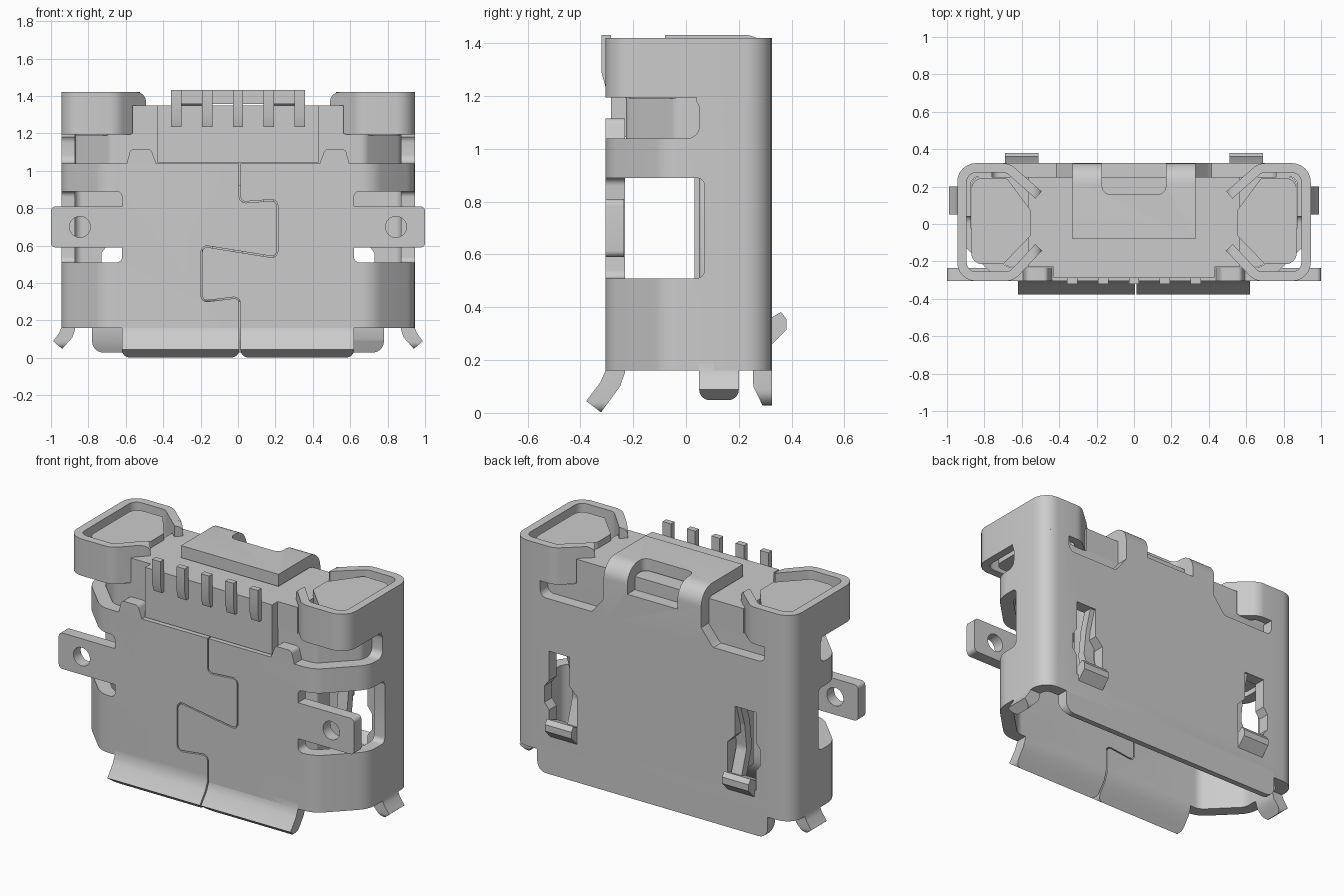
import bpy, bmesh, math
from mathutils import Vector

if "Cube" in bpy.data.objects:
    bpy.data.objects.remove(bpy.data.objects["Cube"])

MAP = {'x': lambda u, v, w: (w, u, v), 'y': lambda u, v, w: (u, w, v), 'z': lambda u, v, w: (u, v, w)}


def rounded(pts, r, n=6):
    """Polygon with filleted corners; r is one radius or one per corner."""
    rs = r if isinstance(r, (list, tuple)) else [r] * len(pts)
    out = []
    for i, p in enumerate(pts):
        p, a, b = Vector(p), Vector(pts[i - 1]), Vector(pts[(i + 1) % len(pts)])
        if rs[i] <= 0:
            out.append(tuple(p))
            continue
        d1, d2 = (a - p).normalized(), (b - p).normalized()
        half = d1.angle(d2) / 2
        t = rs[i] / math.tan(half)
        c = p + (d1 + d2).normalized() * rs[i] / math.sin(half)
        s, e = (p + d1 * t - c).normalized(), (p + d2 * t - c).normalized()
        out += [tuple(c + s.slerp(e, k / n).normalized() * rs[i]) for k in range(n + 1)]
    return out


def rounded_path(pts, r, n=6):
    """Open path with filleted inner points."""
    return rounded(pts, [0] + [r] * (len(pts) - 2) + [0], n)


def strip(path, t):
    """Outline of an open path thickened by t."""
    P = [Vector(p) for p in path]
    left, right = [], []
    for i, p in enumerate(P):
        d1 = (p - P[i - 1]).normalized() if i else (P[1] - p).normalized()
        d2 = (P[i + 1] - p).normalized() if i < len(P) - 1 else d1
        m = (d1 + d2).normalized()
        k = t / 2 / max(0.3, m.dot(d1))
        nrm = Vector((-m.y, m.x)) * k
        left.append(tuple(p + nrm))
        right.append(tuple(p - nrm))
    return left + right[::-1]


def prism(name, pts, axis, a, b, mirror=False, bevel=0):
    """Extrude a 2D outline along an axis from a to b."""
    bm = bmesh.new()
    f = MAP[axis]
    lo = [bm.verts.new(f(u, v, a)) for u, v in pts]
    hi = [bm.verts.new(f(u, v, b)) for u, v in pts]
    bm.faces.new(lo)
    bm.faces.new(hi)
    for i in range(len(pts)):
        j = (i + 1) % len(pts)
        bm.faces.new((lo[i], lo[j], hi[j], hi[i]))
    bmesh.ops.recalc_face_normals(bm, faces=bm.faces)
    me = bpy.data.meshes.new(name)
    bm.to_mesh(me)
    bm.free()
    ob = bpy.data.objects.new(name, me)
    bpy.context.collection.objects.link(ob)
    if bevel:
        m = ob.modifiers.new("bevel", 'BEVEL')
        m.width, m.segments = bevel, 3
    if mirror:
        m = ob.modifiers.new("mirror", 'MIRROR')
        m.use_mirror_merge = False
    apply(ob)
    return ob


def apply(ob):
    bpy.context.view_layer.objects.active = ob
    for m in list(ob.modifiers):
        bpy.ops.object.modifier_apply(modifier=m.name)


def rect(u0, u1, v0, v1):
    return [(u0, v0), (u1, v0), (u1, v1), (u0, v1)]


def section(x, y0, y1, c, r_front, r_back):
    """Plan outline with chamfered, softened front corners."""
    pts = [(-x, y0 + c), (c - x, y0), (x - c, y0), (x, y0 + c), (x, y1), (-x, y1)]
    return rounded(pts, [r_front] * 4 + [r_back] * 2)


def cut(ob, *cutters):
    for c in cutters:
        m = ob.modifiers.new("cut", 'BOOLEAN')
        m.operation, m.solver, m.object = 'DIFFERENCE', 'EXACT', c
        apply(ob)
        bpy.data.objects.remove(c)


def corner(e, s, z, r, t):
    """Outline that rounds off a corner at (e, z); s and t point inward."""
    arc = [(e + s * r * (1 - math.cos(k * math.pi / 12)), z + t * r * (1 - math.sin(k * math.pi / 12))) for k in range(7)]
    return arc + [(e + s * r, z - t * .05), (e - s * .05, z - t * .05), (e - s * .05, z + t * r)]


# Main shell tube with windows, slots and dovetail seam
shell = prism("shell", section(.945, -.305, .325, .225, .15, .1), 'z', .16, 1.196)
seam = rounded_path([(.01, 1.3), (.01, .83), (.21, .845), (.21, .535), (-.195, .6),
                     (-.195, .3), (.01, .325), (.01, 0)], .03, 4)
window = [(.51, .3), (.7, .3), (.7, .42), (.73, .46), (.73, .56), (.7, .6), (.7, .78), (.56, .78), (.56, .6), (.51, .55)]
cut(shell,
    prism("c", section(.872, -.232, .252, .19, .08, .04), 'z', 0, 2),
    prism("c", rounded(rect(-.6, .07, .51, .89), [0, .03, .03, 0]), 'x', .7, 1.2, mirror=True),
    prism("c", rounded(rect(.62, 1.2, .51, .89), [.03, 0, 0, .03]), 'y', -.6, -.1, mirror=True),
    prism("c", rounded([(-.6, 1.04), (.05, 1.04), (.05, 1.195), (-.6, 1.195)], [0, .045, .045, 0]), 'x', -1.2, 1.2),
    prism("c", rect(-.6, .04, 1.18, 1.4), 'x', -1.2, 1.2),
    prism("c", rounded(rect(-.76, .76, 1.1, 1.4), [.04, .04, 0, 0]), 'y', .2, .5),
    prism("c", window, 'y', .15, .5, mirror=True),
    prism("c", strip(seam, .007), 'y', -.5, -.1))

# Ears curling inward at the top of both sides
path = rounded_path([(.51, -.125), (.655, -.28), (.92, -.28), (.92, .3), (.675, .3), (.51, .155)], .075)
ear = prism("ear", strip(path, .05), 'z', 1.195, 1.42, mirror=True)
cut(ear, prism("c", corner(.492, 1, 1.42, .05, -1), 'y', -.2, .2, mirror=True))

# Locking tabs on the upper front edge
prism("front_edge_tab", rounded([(.43, 1.02), (.6, 1.02), (.575, 1.115), (.465, 1.115)], [0, 0, .025, .025]),
      'y', -.305, -.232, mirror=True)

# Side mounting lugs with round holes
lug = prism("mounting_lug", rounded(rect(.6, 1.0, .59, .81), [0, .025, .025, 0]), 'y', -.3055, -.235, mirror=True)
hole = [(.845 + .056 * math.cos(k * math.pi / 16), .7 + .056 * math.sin(k * math.pi / 16)) for k in range(32)]
cut(lug, prism("c", hole, 'y', -.5, -.1, mirror=True))

# Back plate strap folded over the top, with a notch
fold = strip(rounded_path([(.288, 1.06), (.288, 1.395), (-.08, 1.395)], .07, 8), .074)
strap = prism("top_strap", fold, 'x', -.33, .33)
cut(strap, prism("c", rounded(rect(-.17, .17, .16, .6), [.04, .04, 0, 0]), 'z', 1.27, 1.6))
prism("strap_shoulder", rounded([(.3, 1.05), (.48, 1.05), (.4, 1.11), (.33, 1.2), (.3, 1.2)], [0, 0, .1, 0, 0]),
      'y', .252, .325, mirror=True)


# Flared flaps at the mouth with rounded lower corners
def flap(name, outline, axis, a, b, r, view):
    ob = prism(name, outline, axis, a, b)
    z0 = min(v for u, v in outline)
    for e, s in ((a, 1), (b, -1)):
        cut(ob, prism("c", corner(e, s, z0, r, 1), view, -1.3, 1.3))


front = [(-.305, .2), (-.305, .16), (-.325, .115), (-.378, .045), (-.322, .002), (-.25, .1), (-.232, .15), (-.232, .2)]
flap("front_flap_right", front, 'x', .014, .62, .04, 'y')
flap("front_flap_left", front, 'x', -.62, .006, .04, 'y')
back = [(.325, .2), (.325, .028), (.29, .028), (.255, .1), (.252, .2)]
flap("back_flap", back, 'x', -.78, .78, .06, 'y')
for s, n in ((1, "right"), (-1, "left")):
    side = [(.945 * s, .2), (.945 * s, .16), (.955 * s, .135), (.988 * s, .088), (.94 * s, .048),
            (.885 * s, .11), (.872 * s, .15), (.872 * s, .2)]
    flap("side_flap_" + n, side, 'y', .05, .2, .04, 'x')

# Latch springs in the back windows, with hooked tips
prism("latch_spring", strip(rounded_path([(.29, .79), (.25, .66), (.23, .5), (.29, .32)], .1), .05),
      'x', .52, .59, mirror=True)
prism("latch_hook", [(.25, .31), (.325, .26), (.38, .315), (.38, .355), (.36, .382), (.325, .362), (.27, .345)],
      'x', .51, .69, mirror=True)

# Insulating core: base block, upper block, contact housing, ear fillings
prism("core_base", section(.87, -.228, .25, .19, .06, .04), 'z', .92, 1.2)
prism("core_top", rect(-.565, .565, -.23, .25), 'z', 1.19, 1.35)
prism("contact_housing", rect(-.43, .43, -.285, -.2), 'z', 1.045, 1.35)
plug = [(.55, -.06), (.7, -.215), (.87, -.215), (.87, .245), (.68, .245), (.55, .07)]
prism("ear_filling", rounded(plug, [.01, .02, .06, .06, .02, .01]), 'z', 1.19, 1.39, mirror=True)

# Inner tongue and its five contacts with solder tails
prism("tongue", rect(-.5, .5, .05, .18), 'z', .3, .95, bevel=.015)
tail = [(-.285, 1.432), (-.32, 1.432), (-.32, 1.29), (-.305, 1.235), (-.27, 1.235), (-.27, 1.33), (-.285, 1.34)]
for i in range(5):
    x = -.33 + .165 * i
    prism("contact_tail_%d" % (i + 1), tail, 'x', x - .028, x + .028)
    prism("contact_strip_%d" % (i + 1), rect(.032, .06, .36, .93), 'x', x - .028, x + .028)

# Smooth shading with crisp edges
bpy.ops.object.select_all(action='SELECT')
bpy.ops.object.shade_smooth_by_angle(angle=math.radians(30))
